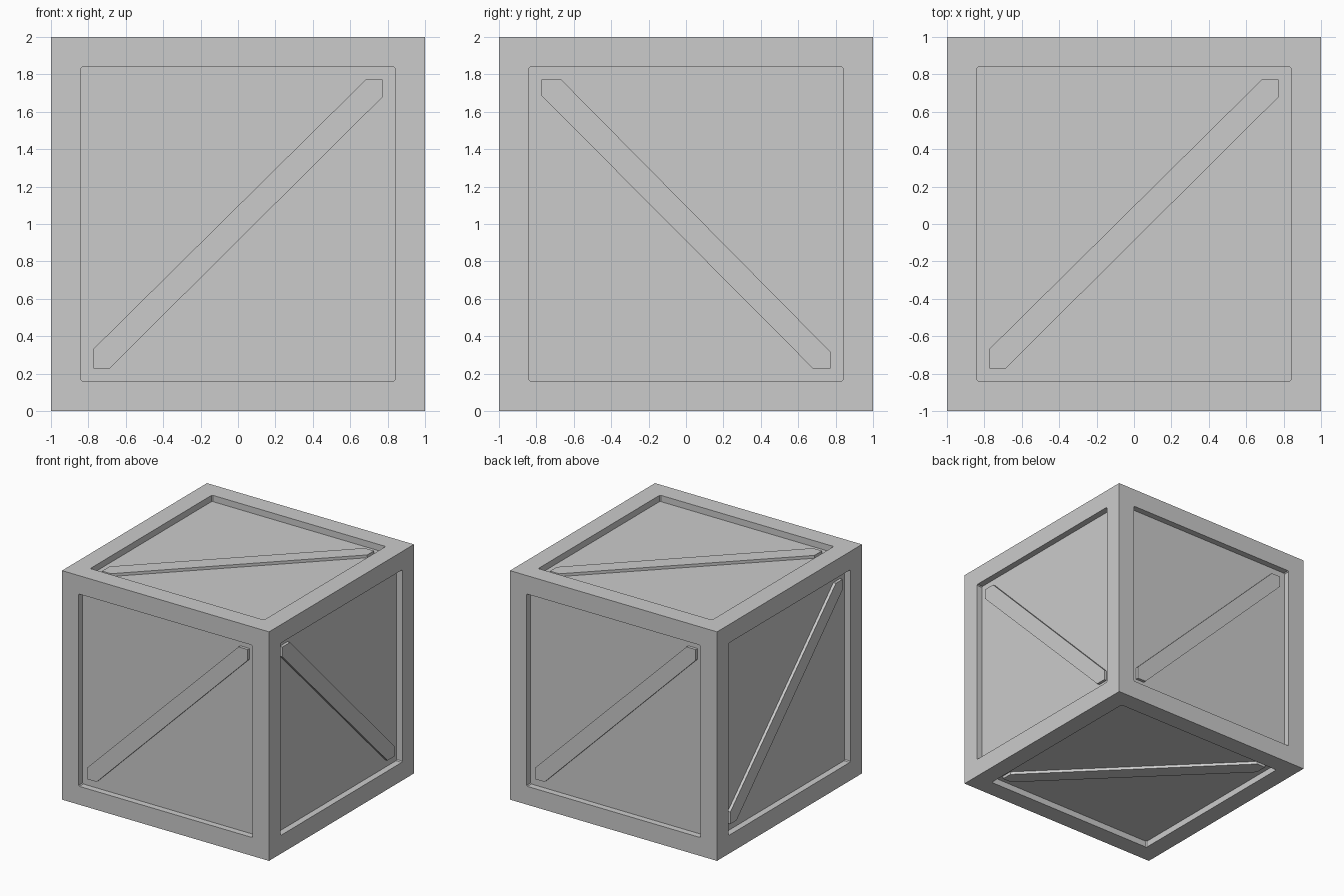
import bpy, bmesh
from mathutils import Matrix, Vector

if "Cube" in bpy.data.objects:
    bpy.data.objects.remove(bpy.data.objects["Cube"])

OPEN = 0.773      # half size of each recessed opening
DEPTH = 0.055     # recess depth of the panels
BRACE_TOP = 0.03  # how far the brace face sits below the frame face


def add_object(name, bm):
    bmesh.ops.recalc_face_normals(bm, faces=bm.faces)
    mesh = bpy.data.meshes.new(name)
    bm.to_mesh(mesh)
    bm.free()
    obj = bpy.data.objects.new(name, mesh)
    bpy.context.collection.objects.link(obj)
    return obj


# Crate body: cube with a sunken panel on every face
bm = bmesh.new()
bmesh.ops.create_cube(bm, size=2.0, matrix=Matrix.Translation((0, 0, 1)))
panels = list(bm.faces)
bmesh.ops.inset_individual(bm, faces=panels, thickness=1 - OPEN)
wall_edges = []
for panel in panels:
    bm.normal_update()
    normal = panel.normal.copy()
    new = bmesh.ops.extrude_discrete_faces(bm, faces=[panel])["faces"][0]
    bmesh.ops.translate(bm, verts=new.verts, vec=-normal * DEPTH)
    # Corner edges of the recess walls
    for v in new.verts:
        wall_edges += [e for e in v.link_edges if e not in list(new.edges)]
bmesh.ops.bevel(bm, geom=wall_edges, offset=0.008, segments=1, affect='EDGES')
add_object("crate_body", bm)

# Diagonal braces: one clipped strip profile, placed on each face
PROFILE = [(-OPEN, -OPEN), (-0.687, -OPEN), (OPEN, 0.679),
           (OPEN, OPEN), (0.684, OPEN), (-OPEN, -0.668)]


def brace(name, u, v):
    u, v = Vector(u), Vector(v)
    n = u.cross(v)
    centre = Vector((0, 0, 1))
    bm = bmesh.new()
    base = [bm.verts.new(centre + u * a + v * b + n * (1 - DEPTH)) for a, b in PROFILE]
    face = bm.faces.new(base)
    top = bmesh.ops.extrude_face_region(bm, geom=[face], use_keep_orig=True)["geom"]
    bmesh.ops.translate(bm, verts=[g for g in top if isinstance(g, bmesh.types.BMVert)],
                        vec=n * (DEPTH - BRACE_TOP))
    add_object(name, bm)


brace("front_brace", (1, 0, 0), (0, 0, 1))
brace("back_brace", (-1, 0, 0), (0, 0, 1))
brace("left_brace", (0, -1, 0), (0, 0, 1))
brace("right_brace", (0, 0, -1), (0, 1, 0))   # turned a quarter: falls towards the back
brace("top_brace", (1, 0, 0), (0, 1, 0))
brace("bottom_brace", (1, 0, 0), (0, -1, 0))
